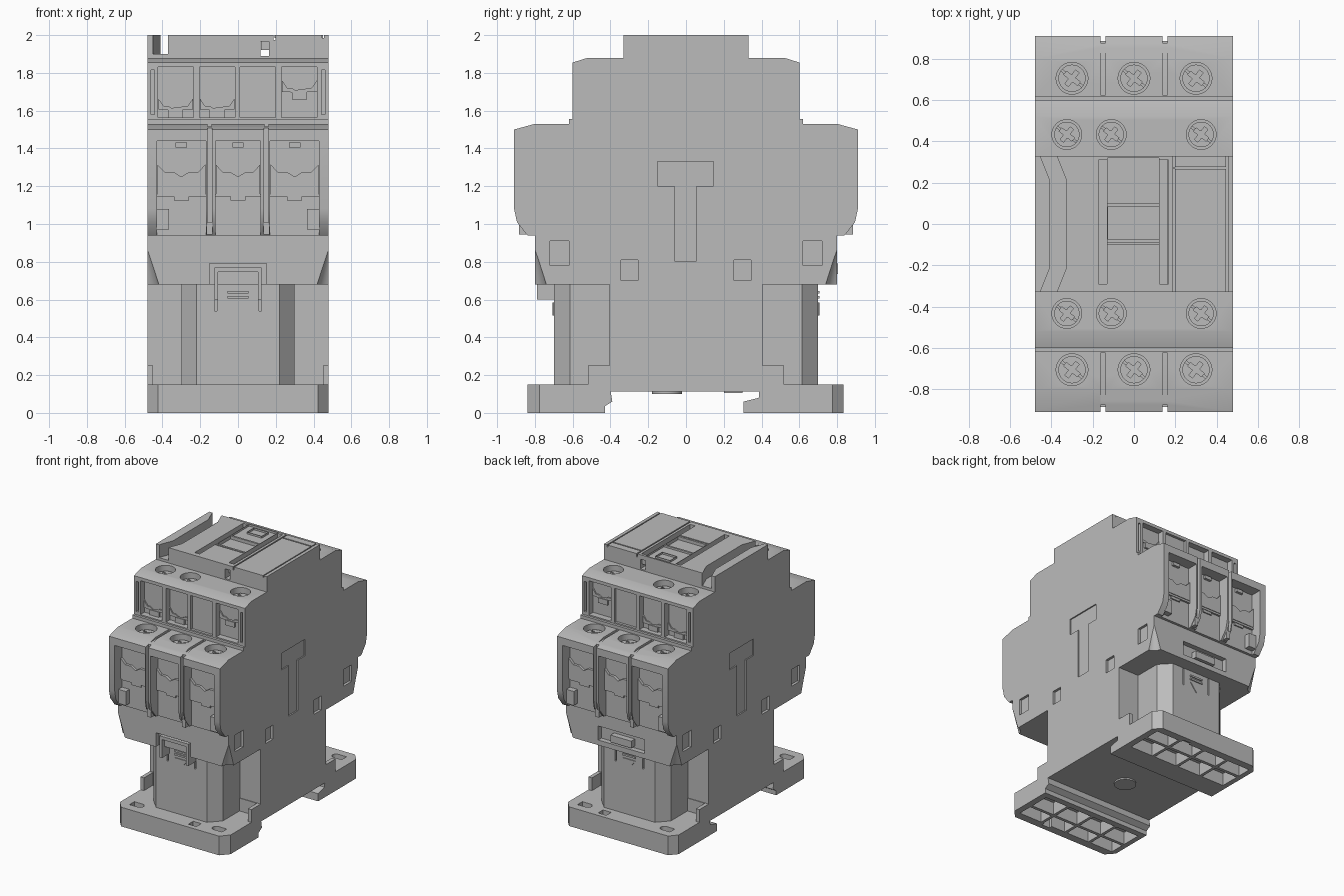
import bpy, bmesh, math
from mathutils import Matrix, Vector

if "Cube" in bpy.data.objects:
    bpy.data.objects.remove(bpy.data.objects["Cube"])

grey = bpy.data.materials.new("housing grey")
grey.use_nodes = True
GREY = (0.5, 0.5, 0.5, 1)
grey.diffuse_color = GREY
grey.node_tree.nodes["Principled BSDF"].inputs["Base Color"].default_value = GREY


# Shape helpers: each adds a closed solid to a bmesh
def prism(bm, pts, axis, lo, hi):
    place = {"x": lambda a, b, t: (t, a, b), "y": lambda a, b, t: (a, t, b),
             "z": lambda a, b, t: (a, b, t)}[axis]
    lower = [bm.verts.new(place(a, b, lo)) for a, b in pts]
    upper = [bm.verts.new(place(a, b, hi)) for a, b in pts]
    n = len(pts)
    faces = [bm.faces.new(lower), bm.faces.new(upper)]
    for i in range(n):
        j = (i + 1) % n
        faces.append(bm.faces.new((lower[i], lower[j], upper[j], upper[i])))
    bmesh.ops.recalc_face_normals(bm, faces=faces)


def box(bm, x0, x1, y0, y1, z0, z1):
    x0, x1 = sorted((x0, x1))
    y0, y1 = sorted((y0, y1))
    prism(bm, [(x0, y0), (x1, y0), (x1, y1), (x0, y1)], "z", z0, z1)


def cyl(bm, x, y, z0, z1, r, r2=None, n=32):
    bmesh.ops.create_cone(bm, cap_ends=True, segments=n, radius1=r, radius2=r if r2 is None else r2,
                          depth=z1 - z0, matrix=Matrix.Translation((x, y, (z0 + z1) / 2)))


def make(name, bm):
    mesh = bpy.data.meshes.new(name)
    bm.to_mesh(mesh)
    bm.free()
    mesh.materials.append(grey)
    obj = bpy.data.objects.new(name, mesh)
    bpy.context.collection.objects.link(obj)
    return obj


def carve(obj, cutter_bm):
    cutter = make("cutter", cutter_bm)
    cutter.hide_render = True
    mod = obj.modifiers.new("carve", "BOOLEAN")
    mod.operation, mod.solver, mod.use_self = "DIFFERENCE", "EXACT", True
    mod.object = cutter
    bpy.context.view_layer.update()
    result = bpy.data.meshes.new_from_object(obj.evaluated_get(bpy.context.evaluated_depsgraph_get()))
    obj.modifiers.clear()
    obj.data = result
    bpy.data.objects.remove(cutter)


def both_ends(half):
    return half + [(-a, b) for a, b in reversed(half)]


W = 0.48
MAIN_X = (-0.30, 0, 0.30)
AUX_X = (-0.33, -0.11, 0.105, 0.325)
AUX_SCREW_X = (-0.325, -0.11, 0.325)

# Upper housing: stepped silhouette
bm = bmesh.new()
prism(bm, both_ends([(0.33, 2), (0.33, 1.88), (0.52, 1.88), (0.6, 1.855), (0.6, 1.555), (0.62, 1.555),
                     (0.62, 1.53), (0.8, 1.53), (0.91, 1.5), (0.91, 1.08), (0.895, 1.01), (0.84, 0.94),
                     (0.61, 0.94), (0.53, 1.01)]), "x", -W, W)
upper = make("upper_housing", bm)


def clamp_opening(cut, c, w, top, bottom, y0, y1):
    # Wire opening with a notched upper edge
    prism(cut, [(c - w, bottom), (c + w, bottom), (c + w, top), (c + w * 0.7, top - 0.04),
                (c + 0.04, top - 0.04), (c, top - 0.065), (c - 0.04, top - 0.04),
                (c - w * 0.7, top - 0.04), (c - w, top)], "y", *sorted((y0, y1)))


cut = bmesh.new()
detail = bmesh.new()
for s in (-1, 1):
    # Main terminal bays
    for c in MAIN_X:
        w = 0.12 if c == 0 else 0.13
        box(cut, c - w, c + w, s * 0.95, s * 0.82, 0.9, 1.44)
        clamp_opening(cut, c, w - 0.003, 1.315, 1.16, s * 0.84, s * 0.64)
        box(cut, c - 0.03, c + 0.03, s * 0.84, s * 0.79, 1.405, 1.432)
        cyl(cut, c, s * 0.705, 1.44, 1.6, 0.077)
        cyl(detail, c, s * 0.72, 1.13, 1.35, 0.04, n=20)
        box(detail, c - 0.04, c + 0.04, s * 0.83, s * 0.66, 1.125, 1.163)
        box(detail, c - w, c + w, s * 0.835, s * 0.8, 1.145, 1.16)
    for side in (-1, 1):
        box(detail, side * 0.365, side * 0.435, s * 0.865, s * 0.8, 0.97, 1.08)
        box(detail, side * 0.15 - 0.016, side * 0.15 + 0.016, s * 0.885, s * 0.8, 0.945, 1.01)
        # Divider slits and slim side slots
        box(cut, side * 0.15 - 0.012, side * 0.15 + 0.012, s * 0.95, s * 0.875, 0.9, 1.6)
        box(cut, side * 0.15 - 0.011, side * 0.15 + 0.011, s * 0.95, s * 0.625, 1.515, 1.545)
        box(cut, side * 0.452 - 0.009, side * 0.452 + 0.009, s * 0.7, s * 0.57, 1.58, 1.815)
    # Auxiliary terminal bays, the third one blank
    for i, c in enumerate(AUX_X):
        depth = 0.58 if i == 2 else 0.55
        box(cut, c - 0.094, c + 0.094, s * 0.7, s * depth, 1.565, 1.83)
        if i == 2:
            continue
        lift = 0.095 if i == 3 else 0
        clamp_opening(cut, c, 0.092, 1.665 + lift, 1.605 + lift, s * 0.56, s * 0.4)
        cyl(detail, c, s * 0.47, 1.58 + lift, 1.7 + lift, 0.035, n=20)
        box(detail, c - 0.04, c + 0.04, s * 0.565, s * 0.42, 1.565 + lift, 1.605 + lift)
    for c in AUX_SCREW_X:
        cyl(cut, c, s * 0.433, 1.79, 1.95, 0.072)

# Top face: bent channel, slider slots, windows, cover seams
prism(cut, [(-0.452, 0.36), (-0.45, 0.32), (-0.41, 0.22), (-0.41, -0.22), (-0.45, -0.32), (-0.452, -0.36),
            (-0.372, -0.36), (-0.37, -0.32), (-0.33, -0.22), (-0.33, 0.22), (-0.37, 0.32), (-0.372, 0.36)],
      "z", 1.9, 2.1)
box(cut, 0.12, 0.163, -0.36, 0.36, 1.89, 1.965)
for x0, x1 in ((-0.172, -0.13), (0.123, 0.168)):
    box(cut, x0, x1, -0.29, 0.31, 1.92, 2.1)
box(cut, -0.128, 0.122, 0.1, 0.32, 1.985, 2.1)
box(cut, -0.125, 0.12, -0.075, 0.085, 1.975, 2.1)
box(cut, -0.128, 0.122, -0.1, -0.09, 1.97, 2.1)
box(cut, -0.065, 0.062, 0.205, 0.29, 1.93, 2.1)
box(cut, 0.188, 0.198, -0.4, 0.4, 1.975, 2.1)
box(cut, 0.446, 0.454, -0.4, 0.4, 1.985, 2.1)
box(cut, 0.192, 0.45, 0.265, 0.275, 1.985, 2.1)
carve(upper, cut)
make("terminal_clamps", detail)

# Lower housing with the narrow waist and foot steps
bm = bmesh.new()
prism(bm, both_ends([(0.53, 1.01), (0.61, 0.94), (0.8, 0.94), (0.8, 0.68), (0.405, 0.68),
                     (0.405, 0.25), (0.52, 0.25), (0.52, 0.112)]), "x", -W, W)
lower = make("lower_housing", bm)
cut = bmesh.new()
for s in (-1, 1):
    for side in (-1, 1):
        cyl(cut, side * 0.49, s * 0.81, 0.67, 0.87, 0.075, 0.012)
        box(cut, side * 0.46, side * 0.6, s * 0.62, s * 0.72, 0.78, 0.91)
        box(cut, side * 0.46, side * 0.6, s * 0.255, s * 0.345, 0.7, 0.81)
        # Clearance beside the coil column
        box(cut, side * 0.45, side * 0.3, s * 0.6, s * 0.41, 0.15, 0.675)
box(cut, -0.15, 0.15, -0.9, -0.76, 0.67, 0.79)
box(cut, -0.2, 0.2, 0.9, 0.76, 0.72, 0.83)
carve(lower, cut)

# Side T slots run through both housings
for part in (upper, lower):
    cut = bmesh.new()
    for side in (-1, 1):
        prism(cut, [(-0.15, 1.33), (-0.15, 1.2), (-0.06, 1.2), (-0.06, 0.805), (0.055, 0.805),
                    (0.055, 1.2), (0.145, 1.2), (0.145, 1.33)], "x", *sorted((side * 0.47, side * 0.6)))
    carve(part, cut)

# Coil column: chamfered block between the flanges
bm = bmesh.new()
prism(bm, [(-0.3, -0.615), (-0.22, -0.7), (0.22, -0.7), (0.3, -0.615),
           (0.3, 0.615), (0.22, 0.7), (-0.22, 0.7), (-0.3, 0.615)], "z", 0.13, 0.7)
column = make("coil_column", bm)
cut = bmesh.new()
for s in (-1, 1):
    for side in (-1, 1):
        box(cut, side * 0.112, side * 0.125, s * 0.8, s * 0.68, 0.54, 0.71)
carve(column, cut)

# Latches with arrow and grip bars
bm = bmesh.new()
for s in (-1, 1):
    prism(bm, [(-0.055, 0.585), (0.055, 0.585), (0, 0.515)], "y", *sorted((s * 0.69, s * 0.706)))
    for z in (0.605, 0.632):
        box(bm, -0.055, 0.055, s * 0.69, s * 0.708, z, z + 0.014)
box(bm, -0.125, 0.125, -0.79, -0.74, 0.745, 0.77)
for side in (-1, 1):
    box(bm, side * 0.105, side * 0.125, -0.79, -0.69, 0.6, 0.77)
box(bm, -0.09, 0.09, 0.805, 0.74, 0.735, 0.79)
make("latches", bm)

# Mounting flanges with rail hooks, hollow ribbed undersides and screw slots
front = [(-0.84, 0), (-0.84, 0.15), (-0.405, 0.15), (-0.39, 0.06), (-0.43, 0.035), (-0.43, 0)]
back = [(0.835, 0), (0.835, 0.15), (0.39, 0.15), (0.385, 0.08), (0.305, 0.06), (0.305, 0)]
for s, name, outline in ((-1, "front_flange", front), (1, "back_flange", back)):
    bm = bmesh.new()
    prism(bm, outline, "x", -W, W)
    flange = make(name, bm)
    cut = bmesh.new()
    for side in (-1, 1):
        prism(cut, [(side * 0.415, s * 0.85), (side * 0.6, s * 0.85), (side * 0.6, s * 0.75),
                    (side * 0.49, s * 0.765)], "z", -0.1, 0.3)
        cyl(cut, side * 0.33, s * 0.74, -0.1, 0.3, 0.03, n=20)
        box(cut, side * 0.33, side * 0.4, s * 0.77, s * 0.71, -0.1, 0.3)
    box(cut, 0.13, 0.2, s * 0.74, s * 0.8, -0.1, 0.3)
    for i in range(4):
        x = -0.44 + i * 0.2233
        for y0, y1 in ((0.66, 0.775), (0.48, 0.635)):
            box(cut, x, x + 0.2, s * y0, s * y1, -0.1, 0.1)
    carve(flange, cut)

# Underside centre disc and shallow plate
bm = bmesh.new()
cyl(bm, 0, -0.1, 0.1, 0.12, 0.08)
box(bm, -0.3, 0.3, 0.2, 0.3, 0.105, 0.12)
make("underside_disc", bm)

# Cross-head screws share one mesh
bm = bmesh.new()
cyl(bm, 0, 0, -0.04, 0, 0.066)
screw = make("terminal_screw", bm)
cut = bmesh.new()
box(cut, -0.042, 0.042, -0.011, 0.011, -0.025, 0.02)
box(cut, -0.011, 0.011, -0.042, 0.042, -0.025, 0.02)
cyl(cut, 0, 0, -0.025, 0.02, 0.018, n=12)
box(cut, -0.08, 0.08, -0.005, 0.005, -0.012, 0.02)
bmesh.ops.rotate(cut, verts=cut.verts, cent=Vector(), matrix=Matrix.Rotation(math.radians(-38), 3, "Z"))
carve(screw, cut)
spots = [(x, s * 0.705, 1.49, 1) for x in MAIN_X for s in (-1, 1)]
spots += [(x, s * 0.433, 1.84, 0.93) for x in AUX_SCREW_X for s in (-1, 1)]
for i, (x, y, z, size) in enumerate(spots):
    obj = screw if i == 0 else bpy.data.objects.new("terminal_screw", screw.data)
    if i:
        bpy.context.collection.objects.link(obj)
    obj.location = (x, y, z)
    obj.scale = (size, size, 1)

# Smooth the round parts, keep edges crisp
bpy.ops.object.select_all(action="DESELECT")
for obj in bpy.context.collection.objects:
    if obj.type == "MESH":
        obj.select_set(True)
        bpy.context.view_layer.objects.active = obj
bpy.ops.object.shade_smooth_by_angle(angle=math.radians(30))
